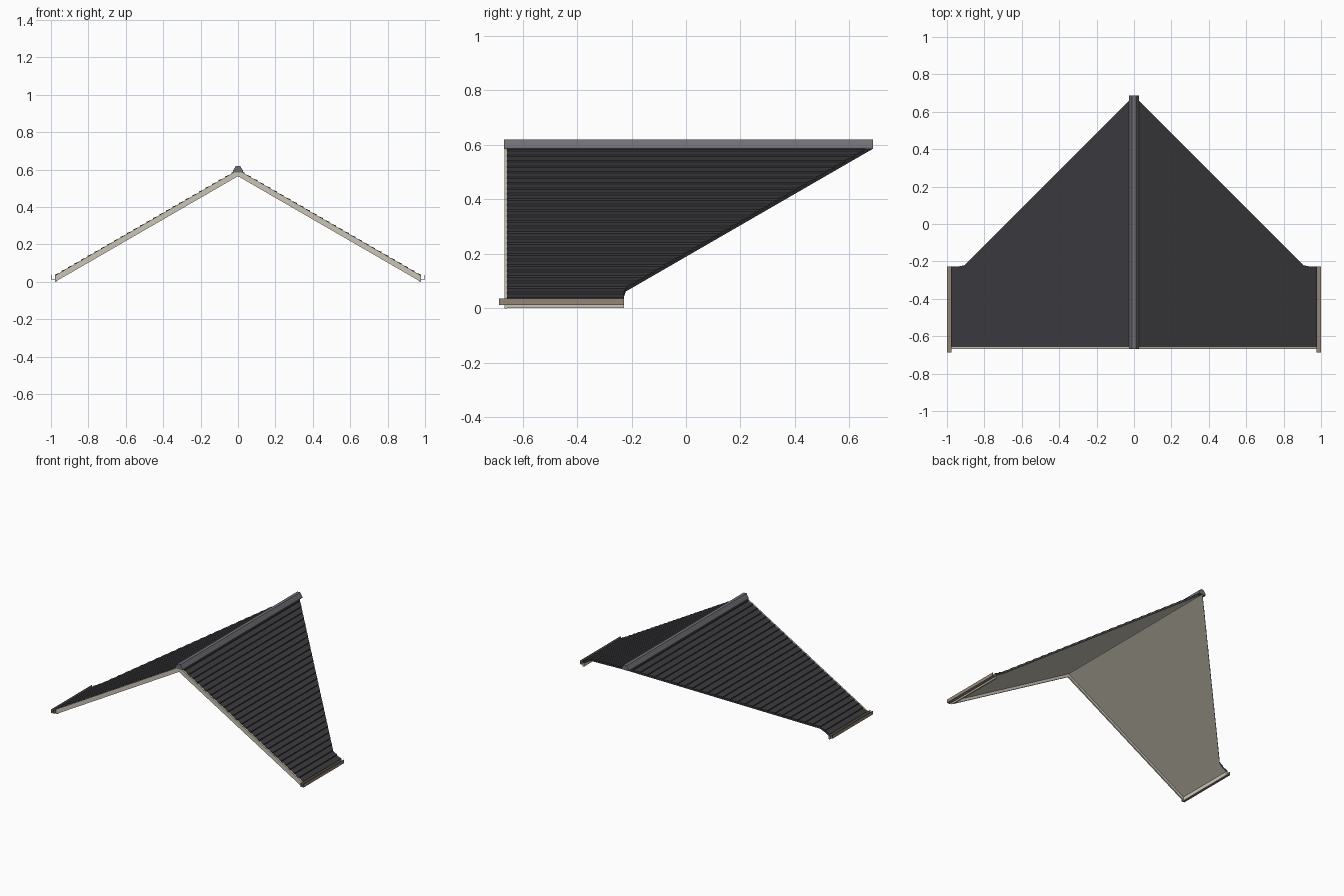
import bpy, bmesh

if "Cube" in bpy.data.objects:
    bpy.data.objects.remove(bpy.data.objects["Cube"])

SLOPE = 0.5775          # roof pitch, rise over run
HALF = 0.978            # half width at the eaves
FRONT, BACK, TIP = -0.657, -0.228, 0.687
COURSES = 28


def material(name, rgb):
    m = bpy.data.materials.new(name)
    m.diffuse_color = (*rgb, 1)
    m.use_nodes = True
    m.node_tree.nodes["Principled BSDF"].inputs["Base Color"].default_value = m.diffuse_color
    return m


SLATE = material("dark slate", (0.042, 0.040, 0.046))
CREAM = material("cream timber", (0.60, 0.56, 0.47))
RIDGE = material("ridge grey", (0.16, 0.16, 0.18))
GUTTER = material("gutter brown grey", (0.29, 0.24, 0.19))


def finish(name, bm, mats, mirror=True):
    bmesh.ops.remove_doubles(bm, verts=bm.verts, dist=0.00001)
    bmesh.ops.recalc_face_normals(bm, faces=bm.faces)
    me = bpy.data.meshes.new(name)
    bm.to_mesh(me)
    bm.free()
    ob = bpy.data.objects.new(name, me)
    bpy.context.collection.objects.link(ob)
    for m in mats:
        me.materials.append(m)
    if mirror:
        ob.modifiers.new("Mirror", 'MIRROR').use_clip = True
    return ob


def extrude_profile(name, pts, y0, y1, mat, mirror=True):
    """Extrude a closed x-z profile along y."""
    bm = bmesh.new()
    face = bm.faces.new([bm.verts.new((x, y0, z)) for x, z in pts])
    ext = bmesh.ops.extrude_face_region(bm, geom=[face])
    for v in ext["geom"]:
        if isinstance(v, bmesh.types.BMVert):
            v.co.y = y1
    return finish(name, bm, [mat], mirror)


def height(x, top):
    return top - SLOPE * x


def back_edge(x):
    return max(BACK, TIP - x)


# Stepped roof slopes with a diagonal valley cut and a pale underside
bm = bmesh.new()


def quad(pts, index=0):
    f = bm.faces.new([bm.verts.new(p) for p in pts])
    f.material_index = index


STEP, TOP, UNDER = 0.007, 0.604, 0.586
for i in range(COURSES):
    x0, x1 = HALF * i / COURSES, HALF * (i + 1) / COURSES
    b0, b1 = back_edge(x0), back_edge(x1)
    t0, t1 = height(x0, TOP - STEP), height(x1, TOP)
    u0, u1 = height(x0, UNDER), height(x1, UNDER)
    drop = height(x1, TOP - STEP) if i < COURSES - 1 else u1
    quad([(x0, FRONT, t0), (x1, FRONT, t1), (x1, b1, t1), (x0, b0, t0)])
    quad([(x1, FRONT, t1), (x1, FRONT, drop), (x1, b1, drop), (x1, b1, t1)])
    quad([(x0, FRONT, u0), (x0, b0, u0), (x1, b1, u1), (x1, FRONT, u1)], 1)
    quad([(x0, FRONT, u0), (x1, FRONT, u1), (x1, FRONT, t1), (x0, FRONT, t0)])
    quad([(x0, b0, t0), (x1, b1, t1), (x1, b1, u1), (x0, b0, u0)])
finish("roof_slopes", bm, [SLATE, CREAM])

# Front barge boards following the pitch
extrude_profile("barge_boards",
                [(0, 0.565), (HALF, 0), (HALF, height(HALF, 0.599)), (0, 0.599)],
                -0.667, FRONT, CREAM)

# Eave fascia boards
extrude_profile("eave_fascia",
                [(0.968, 0.001), (HALF, 0.001), (HALF, 0.030), (0.968, 0.030)],
                FRONT, BACK, CREAM)

# Open channel gutters along both eaves
extrude_profile("gutters",
                [(0.975, 0.036), (0.975, 0.012), (1.0, 0.012), (1.0, 0.036),
                 (0.996, 0.036), (0.996, 0.016), (0.979, 0.016), (0.979, 0.036)],
                -0.687, BACK, GUTTER)

# Faceted ridge cap
extrude_profile("ridge_cap",
                [(-0.028, 0.585), (0.028, 0.585), (0.028, 0.593), (0.011, 0.620),
                 (-0.011, 0.620), (-0.028, 0.593)],
                -0.669, TIP, RIDGE, mirror=False)
